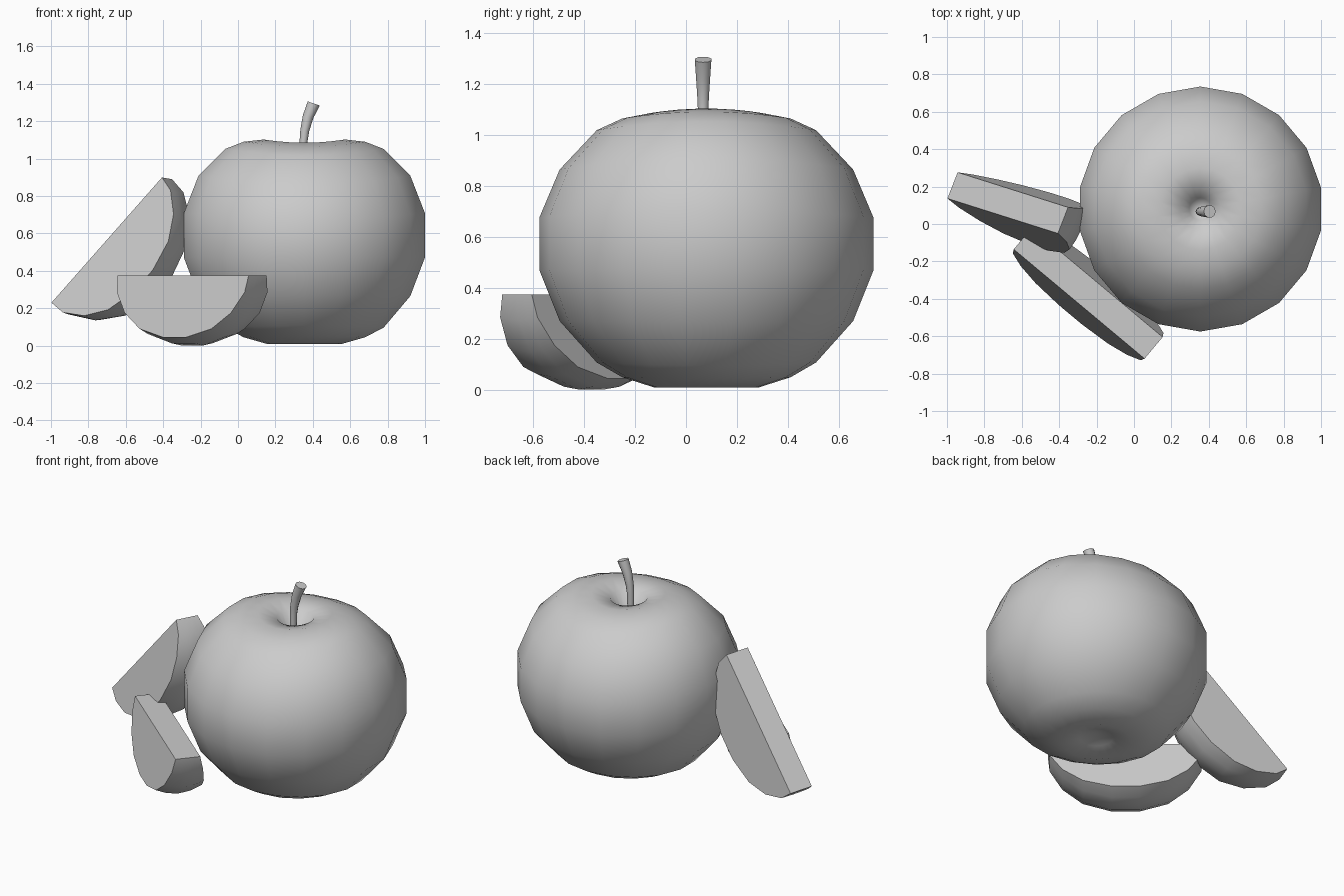
import bpy, bmesh, math
from mathutils import Vector

if "Cube" in bpy.data.objects:
    bpy.data.objects.remove(bpy.data.objects["Cube"])


def finish(bm, name):
    bmesh.ops.recalc_face_normals(bm, faces=bm.faces[:])
    me = bpy.data.meshes.new(name)
    bm.to_mesh(me)
    bm.free()
    ob = bpy.data.objects.new(name, me)
    bpy.context.collection.objects.link(ob)
    return ob


def bridge(bm, a, b, closed=True):
    """Smooth quads between two vertex rows."""
    n = len(a)
    for i in range(n if closed else n - 1):
        j = (i + 1) % n
        bm.faces.new((a[i], a[j], b[j], b[i])).smooth = True


# Whole apple: 18-sided lathe, shoulders slightly higher on the left and right
CX, CY, SIDES = 0.355, 0.08, 18
PROFILE = [  # radius, height, extra height at the sides
    (0.10, 0.04, 0), (0.205, 0.01, 0), (0.33, 0.05, -0.005), (0.43, 0.108, -0.012),
    (0.575, 0.27, -0.005), (0.655, 0.47, 0.003), (0.655, 0.675, 0.033),
    (0.575, 0.864, 0.046), (0.43, 1.018, 0.035), (0.33, 1.064, 0.027),
    (0.22, 1.085, 0.018), (0.11, 1.065, 0.005), (0.06, 0.99, 0)]
bm = bmesh.new()
rings = []
for r, z, lift in PROFILE:
    ring = []
    for i in range(SIDES):
        a = math.pi / 2 + i * math.tau / SIDES
        ring.append(bm.verts.new((CX + r * math.cos(a), CY + r * math.sin(a),
                                  z + lift * math.cos(a) ** 2)))
    rings.append(ring)
for a, b in zip(rings, rings[1:]):
    bridge(bm, a, b)
for ring, z in ((rings[0], 0.07), (rings[-1], 0.94)):
    tip = bm.verts.new((CX, CY, z))
    for i in range(SIDES):
        bm.faces.new((ring[i], ring[(i + 1) % SIDES], tip)).smooth = True
finish(bm, "apple")

# Stem: curved tube widening to its tip
bm = bmesh.new()
rings = []
for x, z, r, tilt in [(0.35, 0.93, 0.018, 0), (0.35, 1.09, 0.021, 0.06), (0.357, 1.15, 0.024, 0.14),
                      (0.375, 1.225, 0.029, 0.25), (0.405, 1.295, 0.034, 0.33)]:
    ring = []
    for i in range(10):
        a = i * math.tau / 10
        u = r * math.cos(a)
        ring.append(bm.verts.new((x + u * math.cos(tilt), 0.067 + r * math.sin(a),
                                  z - u * math.sin(tilt))))
    rings.append(ring)
for a, b in zip(rings, rings[1:]):
    bridge(bm, a, b)
bm.faces.new(rings[0])
bm.faces.new(rings[-1])
finish(bm, "stem")

# Cut slices: half-moon wedge, narrow at the core cut and wider at the skin
HALF = [(0.456, 0), (0.445, 0.09), (0.37, 0.2), (0.25, 0.285), (0.08, 0.33)]
ARC = [(-u, v) for u, v in HALF] + HALF[::-1]


def make_slice(name, origin, chord, across):
    origin, c, t = Vector(origin), Vector(chord).normalized(), Vector(across)
    t = (t - c * t.dot(c)).normalized()
    d = t.cross(c)
    bm = bmesh.new()
    cols = []
    for f in (-1, -0.5, 0, 0.5, 1):
        cols.append([bm.verts.new(origin + c * u + t * f * (0.075 + 0.225 * v)
                                  + d * v * (1 + 0.13 * (1 - f * f))) for u, v in ARC])
    for a, b in zip(cols, cols[1:]):
        bridge(bm, a, b, closed=False)
    # flat cut faces
    bm.faces.new(cols[0])
    bm.faces.new(cols[-1])
    bm.faces.new([k[0] for k in cols] + [k[-1] for k in reversed(cols)])
    return finish(bm, name)


make_slice("leaning_slice", (-0.675, 0.113, 0.56), (0.6, -0.19, 0.68), (0.36, 0.93, -0.06))
make_slice("lying_slice", (-0.245, -0.37, 0.375), (0.767, -0.641, 0), (0.641, 0.767, 0))
